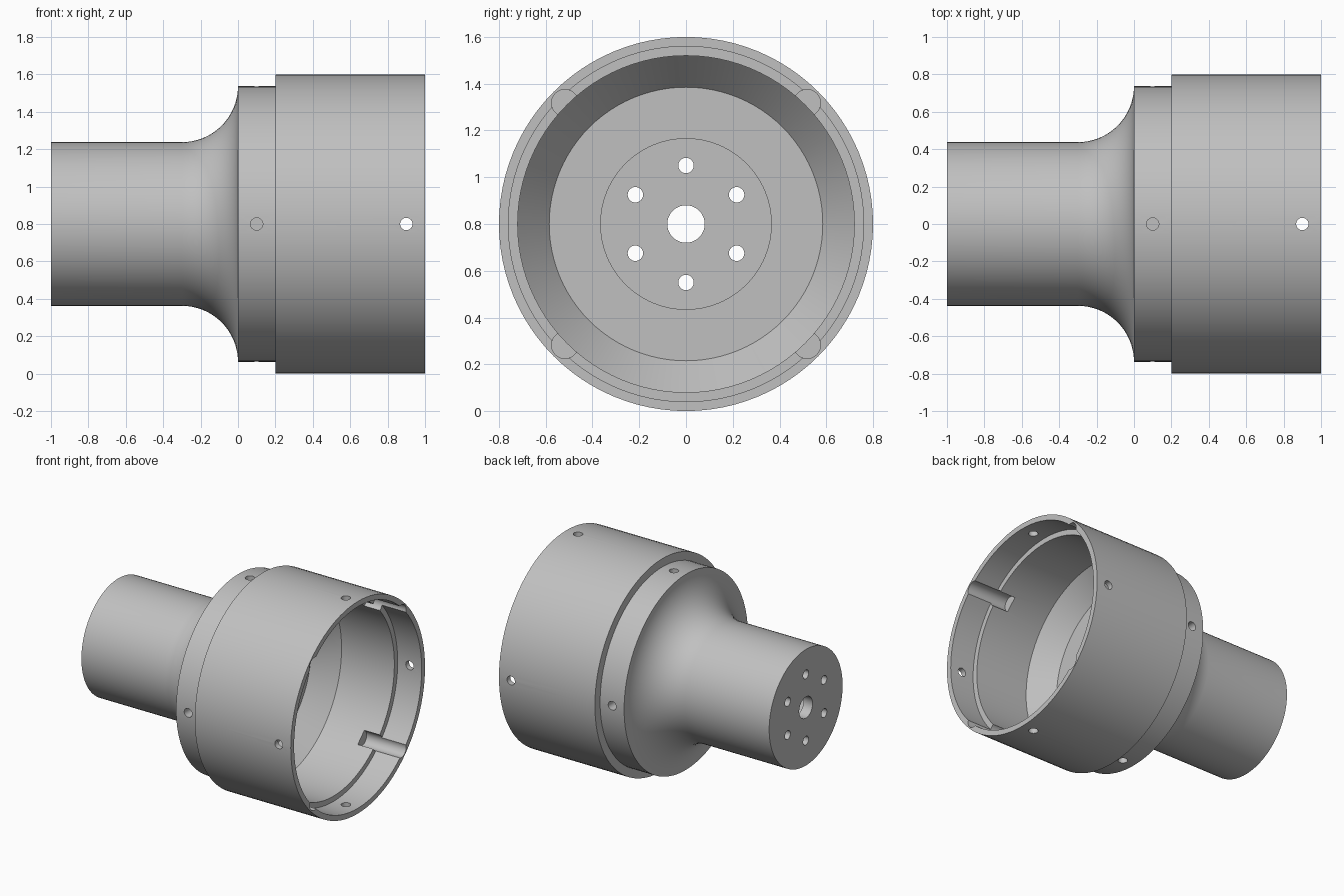
import bpy, bmesh
from math import pi, sin, cos, radians
from mathutils import Matrix, Vector

cube = bpy.data.objects.get("Cube")
if cube:
    bpy.data.objects.remove(cube, do_unlink=True)

CENTRE_Z = 0.8
SEGMENTS = 96

grey = bpy.data.materials.new("plain grey")
grey.use_nodes = True
colour = (0.53, 0.53, 0.53, 1)
grey.diffuse_color = colour
grey.node_tree.nodes["Principled BSDF"].inputs["Base Color"].default_value = colour


def make_object(name, bm):
    bmesh.ops.recalc_face_normals(bm, faces=bm.faces)
    mesh = bpy.data.meshes.new(name)
    bm.to_mesh(mesh)
    bm.free()
    mesh.materials.append(grey)
    obj = bpy.data.objects.new(name, mesh)
    obj.location.z = CENTRE_Z
    bpy.context.collection.objects.link(obj)
    return obj


def add_rod(bm, start, end, radius, sides=32):
    """Add a closed cylinder between two points."""
    start, end = Vector(start), Vector(end)
    axis = end - start
    turn = axis.to_track_quat('Z', 'Y').to_matrix().to_4x4()
    bmesh.ops.create_cone(bm, cap_ends=True, segments=sides, radius1=radius,
                          radius2=radius, depth=axis.length,
                          matrix=Matrix.Translation((start + end) / 2) @ turn)


# Turned body: (x, radius) along the outside, then back along the inside
neck, flange, fillet = 0.4375, 0.7375, 0.3
outside = [(-1, 0), (-1, neck)]
outside += [(-fillet + fillet * sin(a), flange - fillet * cos(a))
            for a in (radians(90 * i / 16) for i in range(17))]
outside += [(0.2, flange), (0.2, 0.8), (1, 0.8)]
inside = [(1, 0.76), (0.8, 0.76), (0.8, 0.72), (0.36, 0.72),
          (0.2, 0.585), (0.2, 0.365), (-0.925, 0.365), (-0.925, 0)]

bm = bmesh.new()
verts = [bm.verts.new((x, 0, r)) for x, r in outside + inside]
edges = [bm.edges.new(pair) for pair in zip(verts, verts[1:])]
bmesh.ops.spin(bm, geom=verts + edges, cent=(0, 0, 0), axis=(1, 0, 0),
               angle=2 * pi, steps=SEGMENTS, use_duplicate=False)
bmesh.ops.remove_doubles(bm, verts=bm.verts, dist=0.0001)
body = make_object("coupling_body", bm)

# Cutters for every hole and groove
bm = bmesh.new()
add_rod(bm, (-1.1, 0, 0), (-0.8, 0, 0), 0.08, 48)
for i in range(6):
    a = i * pi / 3
    y, z = 0.25 * sin(a), 0.25 * cos(a)
    add_rod(bm, (-1.1, y, z), (-0.8, y, z), 0.033)
for i in range(4):
    a = i * pi / 2
    out = Vector((0, cos(a), sin(a)))
    rim, ring = Vector((0.9, 0, 0)), Vector((0.1, 0, 0))
    add_rod(bm, rim + out * 0.65, rim + out * 0.9, 0.033)
    add_rod(bm, ring + out * 0.64, ring + out * 0.9, 0.033)
    # Lengthwise grooves from the open rim past the inner ledge
    b = a + pi / 4
    y, z = 0.733 * cos(b), 0.733 * sin(b)
    add_rod(bm, (0.67, y, z), (1.1, y, z), 0.057)
cutter = make_object("hole_cutter", bm)
cutter.hide_render = True

cut = body.modifiers.new("holes", 'BOOLEAN')
cut.operation = 'DIFFERENCE'
cut.solver = 'EXACT'
cut.object = cutter

bpy.ops.object.select_all(action='DESELECT')
body.select_set(True)
bpy.context.view_layer.objects.active = body
bpy.ops.object.modifier_apply(modifier=cut.name)
bpy.data.objects.remove(cutter, do_unlink=True)
bpy.ops.object.shade_smooth_by_angle(angle=radians(25))
